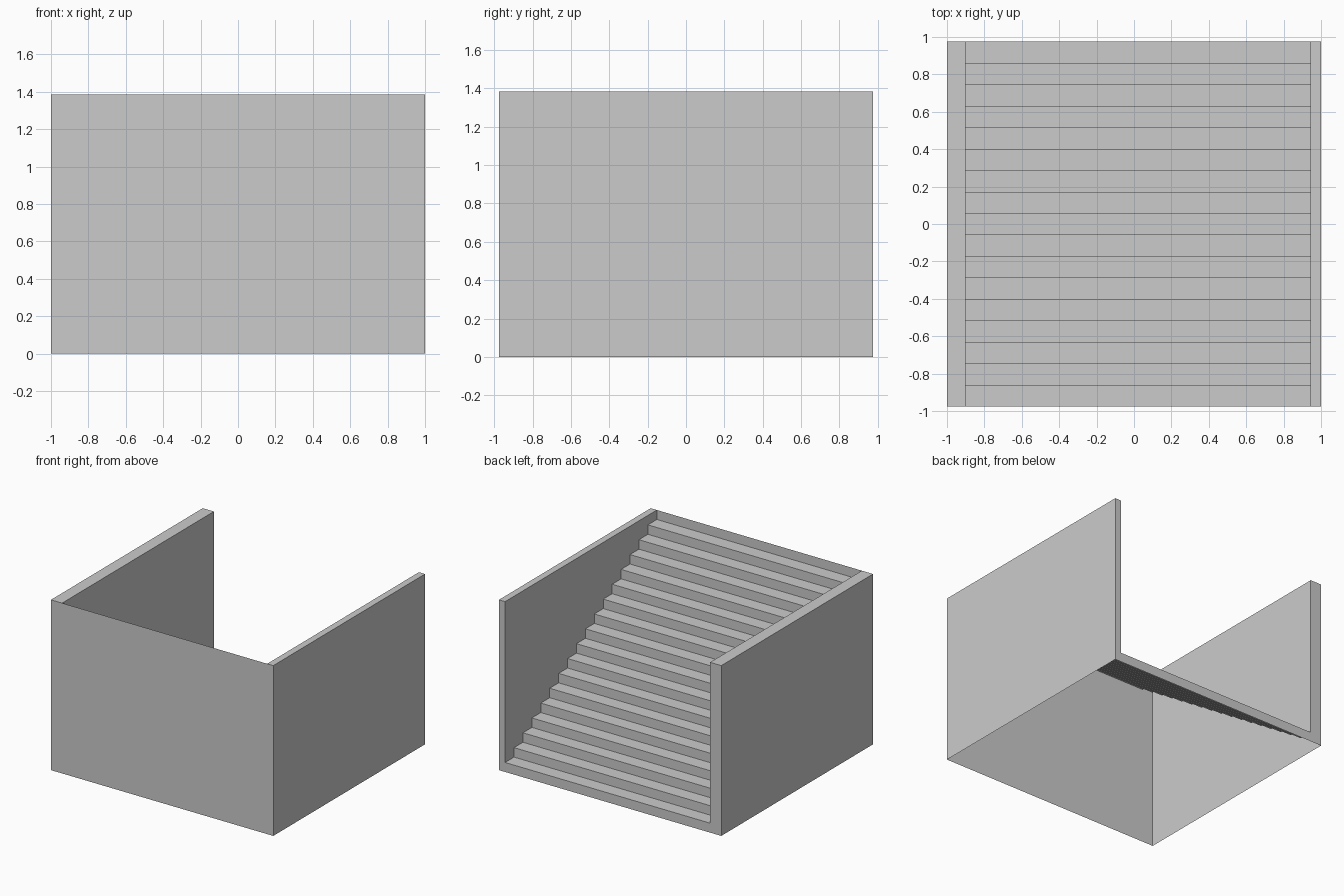
import bpy

if "Cube" in bpy.data.objects:
    bpy.data.objects.remove(bpy.data.objects["Cube"])

STEPS = 17
Y, H = 0.975, 1.385                 # half depth, full height
RISE, RUN = H / (STEPS + 1), 2 * Y / STEPS
X_IN_L, X_IN_R = -0.90, 0.945       # inner faces of the side walls


def add_mesh(name, verts, faces):
    mesh = bpy.data.meshes.new(name)
    mesh.from_pydata(verts, [], faces)
    mesh.update()
    obj = bpy.data.objects.new(name, mesh)
    bpy.context.collection.objects.link(obj)
    return obj


# Stair profile as (y, z): riser then tread, climbing from back to front
profile = [(Y, 0)]
for i in range(STEPS):
    z = (i + 1) * RISE
    profile += [(Y - i * RUN, z), (Y - (i + 1) * RUN, z)]

# Stair flight: open sheet, hollow underneath
verts = [(x, y, z) for y, z in profile for x in (X_IN_L, X_IN_R)]
faces = [(2 * i + 1, 2 * i, 2 * i + 2, 2 * i + 3) for i in range(len(profile) - 1)]
add_mesh("stair_flight", verts, faces)


# Side walls: hollow shells whose inner panel stops at the stair profile
def side_wall(name, x_out, x_in):
    inner = profile[1:] + [(-Y, H), (Y, H)]
    n = len(inner)
    verts = [(x_in, y, z) for y, z in inner]
    verts += [(x_out, Y, 0), (x_out, -Y, 0), (x_out, -Y, H), (x_out, Y, H), (x_in, Y, 0)]
    faces = [
        tuple(range(n)),                        # inner panel
        (n, n + 3, n + 2, n + 1),               # outer panel
        (n - 2, n + 2, n + 3, n - 1),           # top cap
        (n + 4, 0, n - 1, n + 3, n),            # back end
    ]
    if x_out < 0:
        pass_faces = [tuple(reversed(f)) for f in faces]
    else:
        pass_faces = faces
    # outward orientation of the outer panel and caps follows the side
    obj = add_mesh(name, verts, pass_faces)
    side = 1 if x_out > 0 else -1
    wanted = [(-side, 0, 0), (side, 0, 0), (0, 0, 1), (0, 1, 0)]
    for poly, w in zip(obj.data.polygons, wanted):
        if sum(a * b for a, b in zip(poly.normal, w)) < 0:
            poly.flip()
    obj.data.update()


side_wall("left_wall", -1, X_IN_L)
side_wall("right_wall", 1, X_IN_R)

# Front wall: single sheet closing the high end
add_mesh("front_wall", [(-1, -Y, 0), (1, -Y, 0), (1, -Y, H), (-1, -Y, H)], [(0, 1, 2, 3)])
